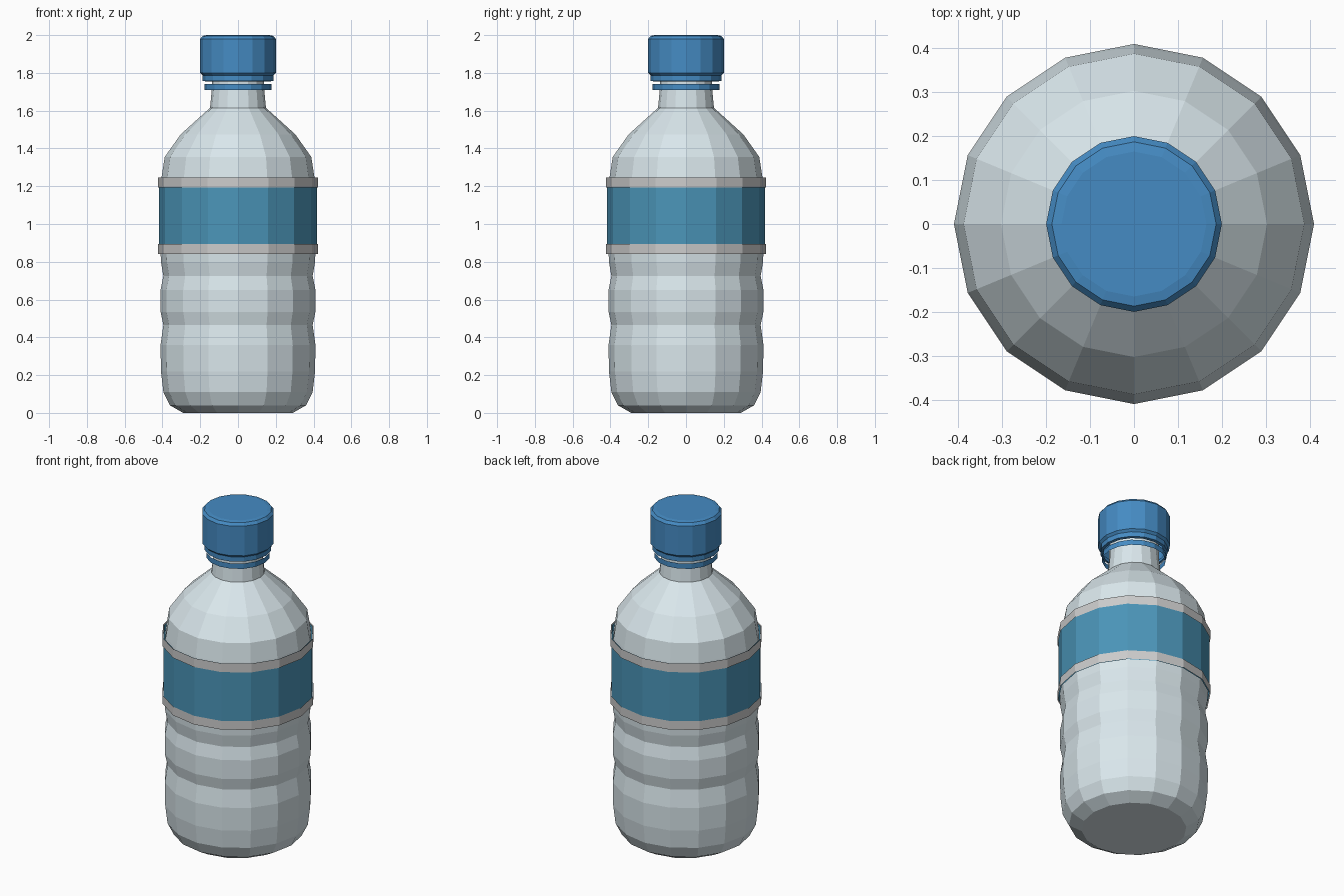
import bpy, bmesh, math

if "Cube" in bpy.data.objects:
    bpy.data.objects.remove(bpy.data.objects["Cube"])

SIDES = 16


def material(name, color):
    m = bpy.data.materials.new(name)
    m.diffuse_color = (*color, 1)
    m.use_nodes = True
    m.node_tree.nodes["Principled BSDF"].inputs["Base Color"].default_value = m.diffuse_color
    return m


def lathe(name, profile, mat=None, cap_bottom=False, cap_top=False):
    """Spin (radius, z) points round z, flat shaded, optionally closing the ends."""
    bm = bmesh.new()
    rings = []
    for r, z in profile:
        angles = [2 * math.pi * i / SIDES for i in range(SIDES)]
        rings.append([bm.verts.new((r * math.cos(a), r * math.sin(a), z)) for a in angles])
    for low, high in zip(rings, rings[1:]):
        for i in range(SIDES):
            j = (i + 1) % SIDES
            bm.faces.new((low[i], low[j], high[j], high[i]))
    if cap_bottom:
        bm.faces.new(rings[0][::-1])
    if cap_top:
        bm.faces.new(rings[-1])
    mesh = bpy.data.meshes.new(name)
    bm.to_mesh(mesh)
    bm.free()
    ob = bpy.data.objects.new(name, mesh)
    bpy.context.collection.objects.link(ob)
    if mat:
        mesh.materials.append(mat)
    return ob


plastic = material("clear_plastic", (0.70, 0.80, 0.84))
cap_blue = material("cap_blue", (0.06, 0.26, 0.55))
label_blue = material("label_blue", (0.07, 0.30, 0.48))

# Bottle body: base, two grooves, shoulder
lathe("bottle_body", [
    (0.29, 0.0), (0.36, 0.04), (0.395, 0.11), (0.408, 0.22), (0.41, 0.36),
    (0.395, 0.465), (0.41, 0.535), (0.41, 0.65), (0.395, 0.725), (0.408, 0.80),
    (0.41, 0.86), (0.41, 1.20), (0.405, 1.245), (0.388, 1.355),
    (0.303, 1.475), (0.148, 1.615)], plastic, cap_bottom=True)

# Neck, running up inside the cap
lathe("neck", [(0.148, 1.615), (0.138, 1.72), (0.138, 1.80)], plastic)

# Label sleeve (open tube) with a grey band at each edge
lathe("label", [(0.418, 0.842), (0.418, 1.243)], label_blue)
for name, z in (("lower_band", 0.842), ("upper_band", 1.192)):
    lathe(name, [(0.424, z), (0.424, z + 0.053)])

# Screw cap with chamfered rims, tamper collar and neck ring
lathe("cap", [(0.187, 1.787), (0.20, 1.80), (0.20, 1.98), (0.187, 1.996), (0.165, 2.0)],
      cap_blue, cap_top=True)
lathe("cap_collar", [(0.172, 1.755), (0.187, 1.758), (0.187, 1.79)], cap_blue)
lathe("neck_ring", [(0.177, 1.71), (0.177, 1.742)], cap_blue)
